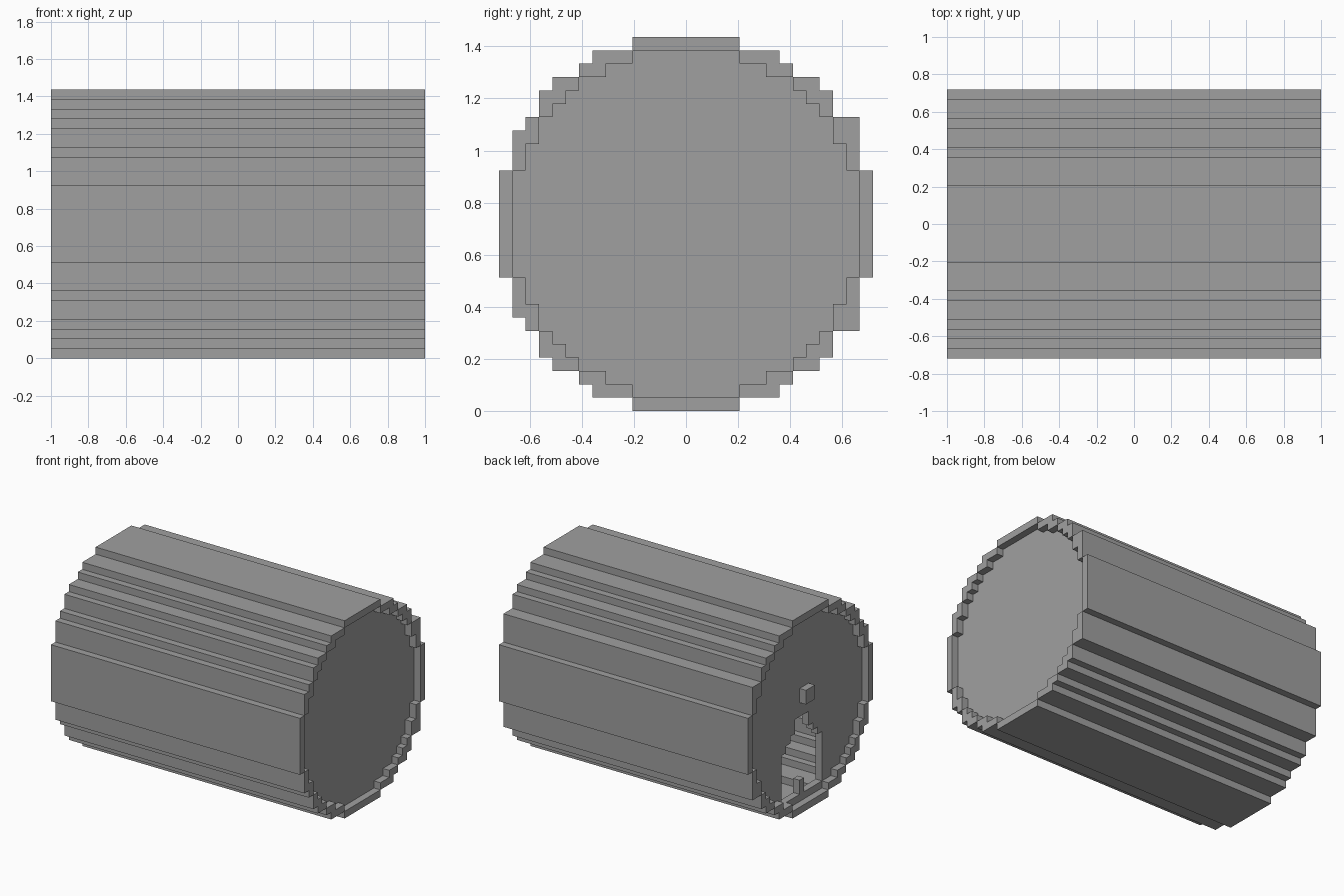
import bpy, bmesh

if "Cube" in bpy.data.objects:
    bpy.data.objects.remove(bpy.data.objects["Cube"])

U = 2 / 39           # size of one block
END = 19.5           # half length in blocks
PANEL = 18.5         # recessed end panels
MID = 14             # height of the centre in blocks

grey = bpy.data.materials.new("mid_grey")
grey.use_nodes = True
grey.diffuse_color = (0.35, 0.35, 0.35, 1)
bsdf = next(n for n in grey.node_tree.nodes if n.type == 'BSDF_PRINCIPLED')
bsdf.inputs["Base Color"].default_value = (0.35, 0.35, 0.35, 1)
bsdf.inputs["Roughness"].default_value = 0.8

# Stepped quarter profiles: (half width, top height) of each step
OUTER_BACK = [(4, 14), (7, 13), (8, 12), (10, 11), (11, 10), (13, 8), (14, 4)]
OUTER_FRONT = [(4, 14), (7, 13), (8, 12), (10, 11), (11, 10), (12, 8), (13, 7), (14, 4)]
INNER = [(4, 13), (6, 12), (8, 11), (9, 10), (10, 9), (11, 8), (12, 6), (13, 4)]
# Doorway arch, symmetric about DOOR_Y
DOOR = [(1.5, -1), (2.5, -3), (3.5, -4), (4.5, -5)]
DOOR_Y, DOOR_BOTTOM = 0.5, -12


def stair(steps):
    """Corner points of a stepped profile, from the top to the side."""
    pts = []
    for i, (w, t) in enumerate(steps):
        if i:
            pts.append((steps[i - 1][0], t))
        pts.append((w, t))
    return pts


def outline(back, front):
    """Closed counter-clockwise stepped circle in y, z."""
    b, f = stair(back), stair(front)
    return (b[::-1] + [(-y, z) for y, z in f]
            + [(-y, -z) for y, z in f[::-1]] + [(y, -z) for y, z in b])


def width(steps, k):
    """Half width of a profile in block row k."""
    h = k + 1 if k >= 0 else -k
    return max([w for w, t in steps if t >= h], default=0)


def face(bm, pts, flip=False):
    vs = [bm.verts.new((x * U, y * U, (z + MID) * U)) for x, y, z in pts]
    bm.faces.new(vs[::-1] if flip else vs)


def wall(bm, loop, x0, x1, inward=False):
    """Sweep a closed y, z outline along x."""
    for (y0, z0), (y1, z1) in zip(loop, loop[1:] + loop[:1]):
        face(bm, [(x0, y0, z0), (x0, y1, z1), (x1, y1, z1), (x1, y0, z0)], inward)


def strip(bm, x, y0, y1, k, flip):
    """One block row of a flat end face."""
    if y1 > y0:
        face(bm, [(x, y0, k), (x, y1, k), (x, y1, k + 1), (x, y0, k + 1)], flip)


def finish(bm, name):
    bmesh.ops.remove_doubles(bm, verts=bm.verts, dist=1e-5)
    me = bpy.data.meshes.new(name)
    bm.to_mesh(me)
    bm.free()
    me.materials.append(grey)
    ob = bpy.data.objects.new(name, me)
    bpy.context.collection.objects.link(ob)
    return ob


def box(name, lo, hi):
    bm = bmesh.new()
    loop = [(hi[1], lo[2]), (hi[1], hi[2]), (lo[1], hi[2]), (lo[1], lo[2])]
    wall(bm, loop, lo[0], hi[0])
    for x, flip in ((lo[0], True), (hi[0], False)):
        face(bm, [(x, y, z) for y, z in loop], flip)
    return finish(bm, name)


# Stepped barrel shell
bm = bmesh.new()
wall(bm, outline(OUTER_BACK, OUTER_FRONT), -END, END)
finish(bm, "barrel_shell")

inner_loop = outline(INNER, INNER)
for side, label in ((1, "left"), (-1, "right")):
    # Raised rim around the end
    bm = bmesh.new()
    for k in range(-14, 14):
        w = width(INNER, k)
        strip(bm, side * END, w, width(OUTER_BACK, k), k, side < 0)
        strip(bm, side * END, -width(OUTER_FRONT, k), -w, k, side < 0)
    wall(bm, inner_loop, *sorted((side * PANEL, side * END)), inward=True)
    finish(bm, label + "_rim")

    # Recessed panel, with the doorway left open on the right end
    bm = bmesh.new()
    for k in range(-13, 13):
        w = width(INNER, k)
        gap = max([d for d, t in DOOR if t >= k + 1], default=0)
        if side < 0 and k >= DOOR_BOTTOM and gap:
            strip(bm, -PANEL, -w, DOOR_Y - gap, k, True)
            strip(bm, -PANEL, DOOR_Y + gap, w, k, True)
        else:
            strip(bm, side * PANEL, -w, w, k, side < 0)
    finish(bm, label + "_end_panel")

# Doorway reveal
arch = stair(DOOR)
half = arch[::-1]
loop = ([(DOOR_Y + 4.5, DOOR_BOTTOM)] + [(DOOR_Y + y, z) for y, z in half]
        + [(DOOR_Y - y, z) for y, z in arch] + [(DOOR_Y - 4.5, DOOR_BOTTOM)])
bm = bmesh.new()
wall(bm, loop, -PANEL, -PANEL + 1, inward=True)
finish(bm, "doorway_reveal")

# Block above the doorway and small post on its sill
box("door_lamp", (-END, -1, 1), (-PANEL, 1, 3))
box("sill_post", (-PANEL, 0, -12), (-PANEL + 1, 1, -10))
